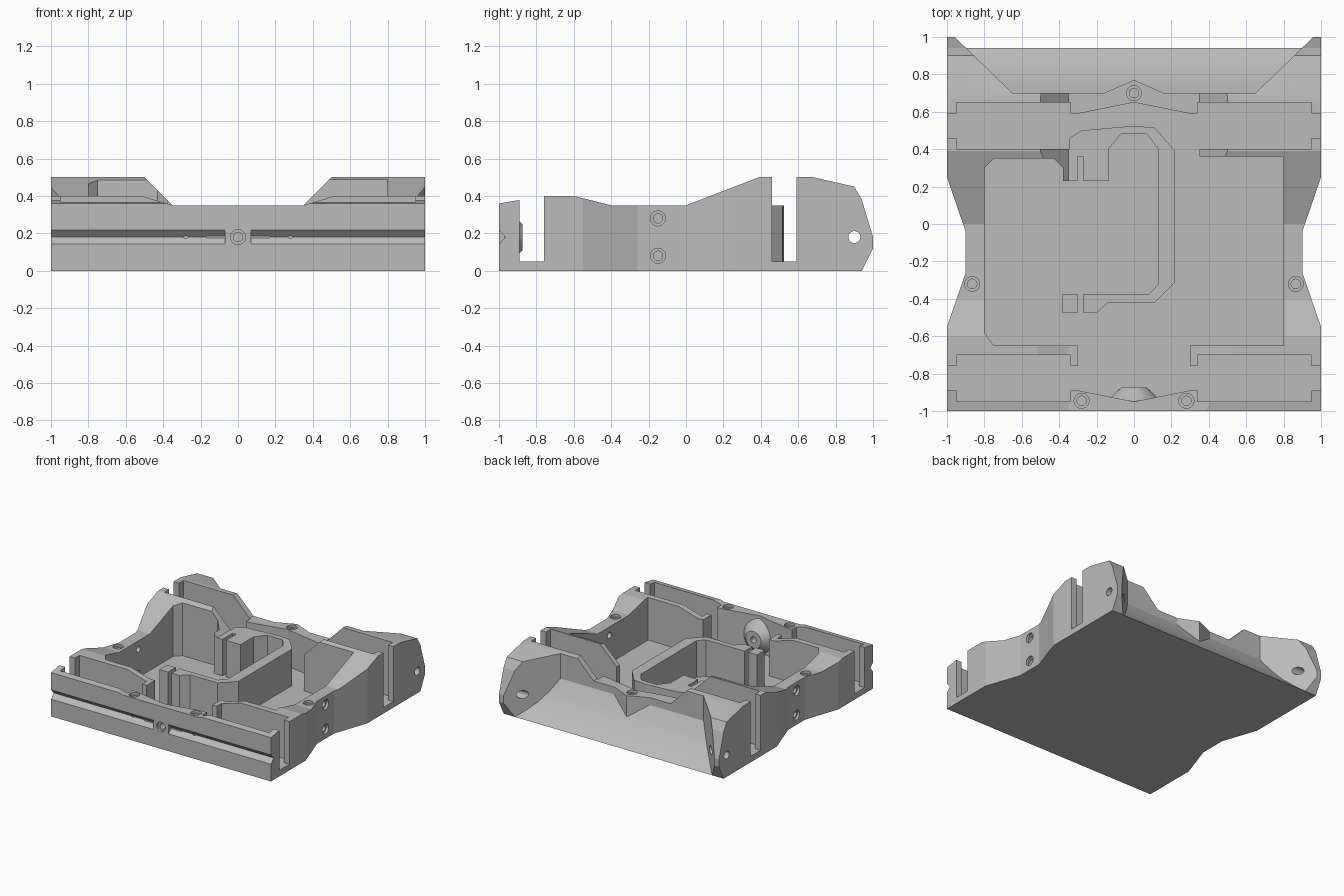
import bpy, bmesh, math
from mathutils import Matrix, Vector

old = bpy.data.objects.get("Cube")
if old:
    bpy.data.objects.remove(old, do_unlink=True)

grey = bpy.data.materials.new("plain grey")
grey.use_nodes = True
grey.diffuse_color = (0.5, 0.5, 0.5, 1)
grey.node_tree.nodes["Principled BSDF"].inputs["Base Color"].default_value = (0.5, 0.5, 0.5, 1)


def make(name, bm):
    bmesh.ops.recalc_face_normals(bm, faces=bm.faces)
    mesh = bpy.data.meshes.new(name)
    bm.to_mesh(mesh)
    bm.free()
    mesh.materials.append(grey)
    ob = bpy.data.objects.new(name, mesh)
    bpy.context.scene.collection.objects.link(ob)
    return ob


def prism(name, axis, pts, lo, hi):
    """Extrude a flat outline along one axis."""
    place = {"x": lambda a, b, c: (c, a, b),
             "y": lambda a, b, c: (a, c, b),
             "z": lambda a, b, c: (a, b, c)}[axis]
    bm = bmesh.new()
    face = bm.faces.new([bm.verts.new(place(a, b, lo)) for a, b in pts])
    ext = bmesh.ops.extrude_face_region(bm, geom=[face])
    move = Vector(place(0, 0, hi - lo))
    bmesh.ops.translate(bm, vec=move, verts=[g for g in ext["geom"] if isinstance(g, bmesh.types.BMVert)])
    return make(name, bm)


def rod(name, axis, start, length, r1, r2=None):
    """Round rod or cone running from start along an axis."""
    d = Vector({"x": (1, 0, 0), "y": (0, 1, 0), "z": (0, 0, 1)}[axis])
    turn = d.to_track_quat("Z", "Y").to_matrix().to_4x4()
    bm = bmesh.new()
    bmesh.ops.create_cone(bm, cap_ends=True, segments=32, radius1=r1,
                          radius2=r1 if r2 is None else r2, depth=length,
                          matrix=Matrix.Translation(Vector(start) + d * length / 2) @ turn)
    return make(name, bm)


def combine(target, tool, op="DIFFERENCE"):
    mod = target.modifiers.new("join", "BOOLEAN")
    mod.operation = op
    mod.solver = "EXACT"
    mod.object = tool
    bpy.context.view_layer.objects.active = target
    bpy.ops.object.modifier_apply(modifier=mod.name)
    bpy.data.objects.remove(tool, do_unlink=True)


def mirrored(half):
    """Close a right-hand outline with its mirror image across x = 0."""
    return half + [(-x, y) for x, y in reversed(half) if x != 0]


def box(x0, x1, y0, y1):
    return [(x0, y0), (x1, y0), (x1, y1), (x0, y1)]


FLOOR = 0.05

# Tray body: waisted plan trimmed by the side profile
tray = prism("tray_body", "z", mirrored([
    (1, -1), (1, -.55), (.9, -.26), (.9, -.04), (1, .25), (1, 1)]), 0, .7)
combine(tray, prism("side_profile", "x", [
    (-1, 0), (.94, 0), (1, .12), (1, .18), (.94, .38), (.9, .45), (.68, .5), (.39, .5),
    (0, .35), (-.4, .35), (-.6, .4), (-.76, .4), (-1, .36)], -1.2, 1.2), "INTERSECT")

# Lowered middle of the rear and front walls
combine(tray, prism("rear_dip", "y", mirrored([(.35, .35), (.65, .65)]), .1, .9))
combine(tray, prism("front_dip", "y", mirrored([(.35, .35), (1.35, .65)]), -1.1, -.5))

# Space between the rear ears
combine(tray, prism("ear_gap", "z", mirrored([
    (0, .77), (.16, .7), (.65, .7), (1.01, 1.05)]), -.1, 1))
combine(tray, prism("rear_ramp", "x", [
    (.68, 0), (.94, 0), (.88, .05), (.82, .11), (.76, .19), (.7, .29), (.68, .29)],
    -.95, .95), "UNION")

# Main pocket
combine(tray, prism("pocket", "z", [
    (.8, -.65), (.8, .36), (.35, .36), (.35, .5), (-.345, .5), (-.345, .23), (-.38, .23),
    (-.38, .3), (-.43, .35), (-.75, .35), (-.8, .3), (-.8, -.58), (-.75, -.65)], FLOOR, 1))

# Cross slots, open at both sides, wider within the walls
combine(tray, prism("front_slot", "z", mirrored([
    (0, -.95), (.3, -.89), (1.1, -.89), (1.1, -.76), (.3, -.76), (.3, -.6)]), FLOOR, 1))
combine(tray, prism("rear_slot", "z", mirrored([
    (0, .65), (.3, .59), (1.1, .59), (1.1, .46), (.345, .46)]), FLOOR, 1))
for s in (-1, 1):
    x0, x1 = sorted((.34 * s, .95 * s))
    combine(tray, prism("front_recess", "z", box(x0, x1, -.95, -.7), FLOOR, 1))
    combine(tray, prism("rear_recess", "z", box(x0, x1, .4, .65), FLOOR, 1))
    # Groove along the front face
    g0, g1 = sorted((.07 * s, 1.1 * s))
    combine(tray, prism("front_groove", "x", [
        (-.965, .18), (-1.02, .24), (-1.02, .12)], g0, g1))

# Cone boss inside the front wall, with its screw hole
combine(tray, rod("front_boss", "y", (0, -.97, .18), .095, .17, .07), "UNION")
combine(tray, rod("front_hole", "y", (0, -1.1, .18), .4, .025))
combine(tray, rod("front_sink", "y", (0, -1.1, .18), .12, .04))

# Screw holes from above
for x, y in ((0, .7), (.28, -.945), (-.28, -.945), (.865, -.32), (-.865, -.32)):
    combine(tray, rod("top_hole", "z", (x, y, .15), .4, .025))
    combine(tray, rod("top_sink", "z", (x, y, .33), .2, .04))

# Side screw holes and hinge holes
for s in (-1, 1):
    for z in (.08, .28):
        combine(tray, rod("side_hole", "x", (s * .85 - .15, -.15, z), .3, .025))
        combine(tray, rod("side_sink", "x", (s * .98 - .1, -.15, z), .2, .04))
    combine(tray, rod("hinge_hole", "x", (s * .9 - .3, .9, .18), .6, .032))

# Bent guide wall standing in the pocket
guide = prism("guide_wall", "z", [
    (-.38, .23), (-.302, .23), (-.302, .36), (-.27, .36), (-.27, .23), (-.137, .23),
    (-.137, .4), (-.07, .48), (.07, .48), (.13, .4), (.13, -.32), (.08, -.375),
    (-.27, -.375), (-.27, -.475), (-.2, -.475), (-.14, -.42), (.11, -.42), (.22, -.31),
    (.22, .39), (.11, .515), (0, .525), (-.28, .5), (-.345, .46), (-.345, .3), (-.38, .3)],
    FLOOR - .02, .35)
post = prism("guide_post", "z", box(-.383, -.302, -.475, -.375), FLOOR - .02, .35)

# Smooth the round holes, keep every other edge sharp
bpy.ops.object.select_all(action="DESELECT")
tray.select_set(True)
bpy.context.view_layer.objects.active = tray
bpy.ops.object.shade_smooth_by_angle(angle=math.radians(13))
